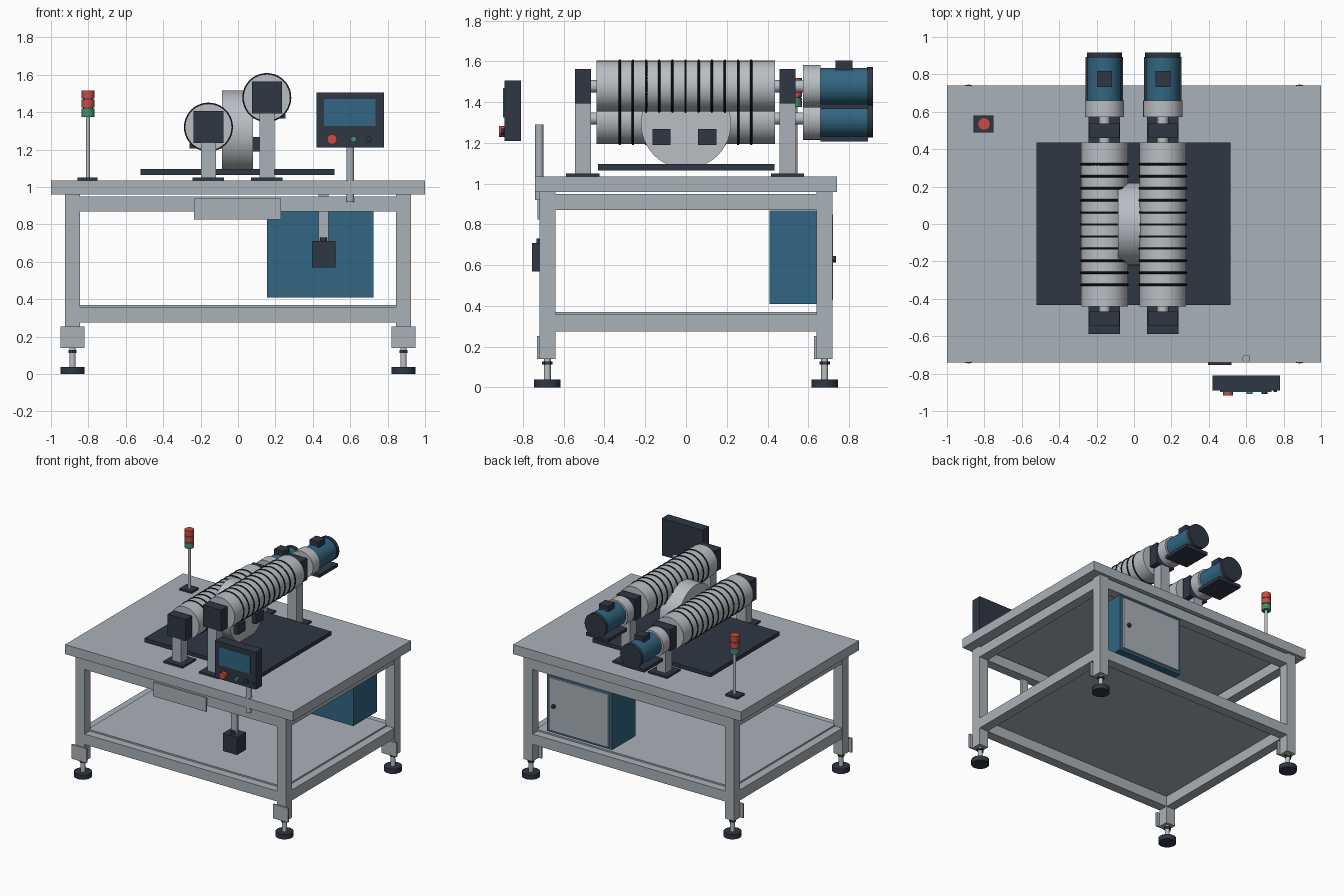
import bpy
import math

if "Cube" in bpy.data.objects:
    bpy.data.objects.remove(bpy.data.objects["Cube"])


def material(name, r, g, b):
    m = bpy.data.materials.new(name)
    m.diffuse_color = [((c / 255 + 0.055) / 1.055) ** 2.4 for c in (r, g, b)] + [1]
    m.use_nodes = True
    m.node_tree.nodes["Principled BSDF"].inputs["Base Color"].default_value = m.diffuse_color
    return m


FRAME = material("frame grey", 170, 178, 184)
STEEL = material("steel", 186, 190, 196)
DARK = material("dark slate", 47, 55, 68)
BLACK = material("rubber black", 26, 29, 35)
BLUE = material("motor blue", 50, 102, 130)
RED = material("signal red", 200, 76, 66)
GREEN = material("signal green", 66, 145, 112)


def finish(name, mat, smooth=False):
    o = bpy.context.object
    o.name = name
    o.data.materials.append(mat)
    if smooth:
        bpy.ops.object.shade_smooth_by_angle(angle=math.radians(35))
    return o


def box(name, mat, x, y, z):
    """Box from (min, max) pairs on each axis."""
    bpy.ops.mesh.primitive_cube_add(size=1, location=[sum(p) / 2 for p in (x, y, z)])
    bpy.context.object.scale = [p[1] - p[0] for p in (x, y, z)]
    bpy.ops.object.transform_apply(location=False, rotation=False, scale=True)
    return finish(name, mat)


def around(c, half):
    return (c - half, c + half)


def cyl(name, mat, axis, a, b, r, c, sides=32):
    """Cylinder along an axis from a to b; c holds the other two coordinates."""
    loc = list(c)
    loc.insert("xyz".index(axis), (a + b) / 2)
    rot = {"x": (0, math.pi / 2, 0), "y": (math.pi / 2, 0, 0), "z": (0, 0, 0)}[axis]
    bpy.ops.mesh.primitive_cylinder_add(vertices=sides, radius=r, depth=b - a,
                                        location=loc, rotation=rot)
    return finish(name, mat, True)


# Table: top, shelf, rails
box("table_top", FRAME, (-1, 1), (-0.74, 0.74), (0.96, 1.035))
box("lower_shelf", FRAME, (-0.86, 0.86), (-0.655, 0.655), (0.358, 0.37))
for z in ((0.87, 0.95), (0.275, 0.358)):
    for s in (-1, 1):
        box("long_rail", FRAME, (-0.845, 0.845), around(s * 0.68, 0.038), z)
        box("side_rail", FRAME, around(s * 0.885, 0.038), (-0.642, 0.642), z)

# Legs with mounting plates and levelling feet
for x in (-0.885, 0.885):
    for y in (-0.68, 0.68):
        box("leg", FRAME, around(x, 0.04), around(y, 0.039), (0.14, 0.96))
        box("leg_plate", FRAME, around(x, 0.065), (y - 0.052, y - 0.039), (0.14, 0.253))
        cyl("foot_pad", DARK, "z", 0, 0.038, 0.065, (x, y))
        cyl("foot_stem", STEEL, "z", 0.038, 0.14, 0.017, (x, y), 16)
        cyl("foot_nut", DARK, "z", 0.113, 0.128, 0.026, (x, y), 6)

# Electrical cabinet with rear door and knob
box("cabinet", BLUE, (0.155, 0.725), (0.41, 0.705), (0.41, 0.868))
box("cabinet_door", FRAME, (0.18, 0.70), (0.705, 0.72), (0.43, 0.848))
cyl("door_knob", DARK, "y", 0.72, 0.735, 0.016, (0.655, 0.63), 16)

# Front tray panel and hanging switch box
box("tray_panel", FRAME, (-0.235, 0.23), (-0.728, -0.715), (0.825, 0.937))
box("switch_hanger", FRAME, (0.43, 0.485), (-0.705, -0.685), (0.71, 0.96))
box("switch_box", DARK, (0.395, 0.52), (-0.755, -0.645), (0.57, 0.71))
cyl("switch_nub", DARK, "z", 0.71, 0.73, 0.018, (0.457, -0.715), 16)

# Control panel on its post
cyl("panel_post", FRAME, "z", 0.92, 1.29, 0.021, (0.6, -0.72), 24)
box("control_panel", DARK, (0.42, 0.78), (-0.89, -0.81), (1.21, 1.505))
box("panel_screen", BLUE, (0.46, 0.735), (-0.898, -0.89), (1.325, 1.47))
for name, mat, x, r, front in (("stop_button", RED, 0.503, 0.027, -0.918),
                               ("start_button", GREEN, 0.618, 0.016, -0.908),
                               ("mode_button", DARK, 0.698, 0.016, -0.908),
                               ("spare_button", DARK, 0.755, 0.010, -0.897)):
    cyl(name, mat, "y", front, -0.89, r, (x, 1.255), 20)

# Signal tower
box("tower_base", DARK, around(-0.804, 0.053), around(0.535, 0.045), (1.035, 1.05))
cyl("tower_pole", STEEL, "z", 1.05, 1.375, 0.011, (-0.802, 0.535), 16)
for i, mat in enumerate((GREEN, RED, RED)):
    z = 1.375 + i * 0.049
    cyl("lamp", mat, "z", z, z + 0.044, 0.034, (-0.802, 0.535), 24)
    if i:
        cyl("lamp_gap", DARK, "z", z - 0.005, z, 0.028, (-0.802, 0.535), 24)

# Machine bed and grinding wheel with side blocks
box("bed_plate", DARK, (-0.52, 0.515), (-0.432, 0.435), (1.065, 1.096))
cyl("wheel", STEEL, "x", -0.085, 0.08, 0.221, (0, 1.295), 48)
for y in (-0.12, 0.105):
    box("wheel_block", DARK, (0.08, 0.117), around(y, 0.045), (1.19, 1.267))


def roller_unit(x, z):
    # Roller with rubber bands and through shaft
    cyl("roller", STEEL, "y", -0.44, 0.436, 0.125, (x, z), 48)
    for i in range(11):
        bpy.ops.mesh.primitive_torus_add(
            major_radius=0.125, minor_radius=0.006, major_segments=40, minor_segments=8,
            location=(x, -0.325 + i * 0.0645, z), rotation=(math.pi / 2, 0, 0))
        finish("roller_band", BLACK, True)
    cyl("shaft", STEEL, "y", -0.5, 0.58, 0.03, (x, z), 24)
    # Bearing stands
    for y in (-0.506, 0.498):
        box("stand_foot", DARK, around(x, 0.084), around(y, 0.082), (1.035, 1.05))
        box("stand_post", FRAME, around(x, 0.04), around(y, 0.039), (1.05, z - 0.085))
        box("bearing_block", DARK, around(x, 0.08), around(y, 0.039), (z - 0.085, z + 0.085))
    # Drive motor
    cyl("gearbox", STEEL, "y", 0.573, 0.66, 0.105, (x, z))
    cyl("motor_body", BLUE, "y", 0.66, 0.888, 0.09, (x, z))
    cyl("motor_cap", DARK, "y", 0.888, 0.917, 0.094, (x, z))
    box("motor_base", DARK, around(x, 0.1), (0.66, 0.893), (z - 0.113, z - 0.088))
    box("terminal_box", DARK, around(x, 0.04), (0.733, 0.817), (z + 0.07, z + 0.125))


roller_unit(-0.158, 1.32)
roller_unit(0.154, 1.478)
